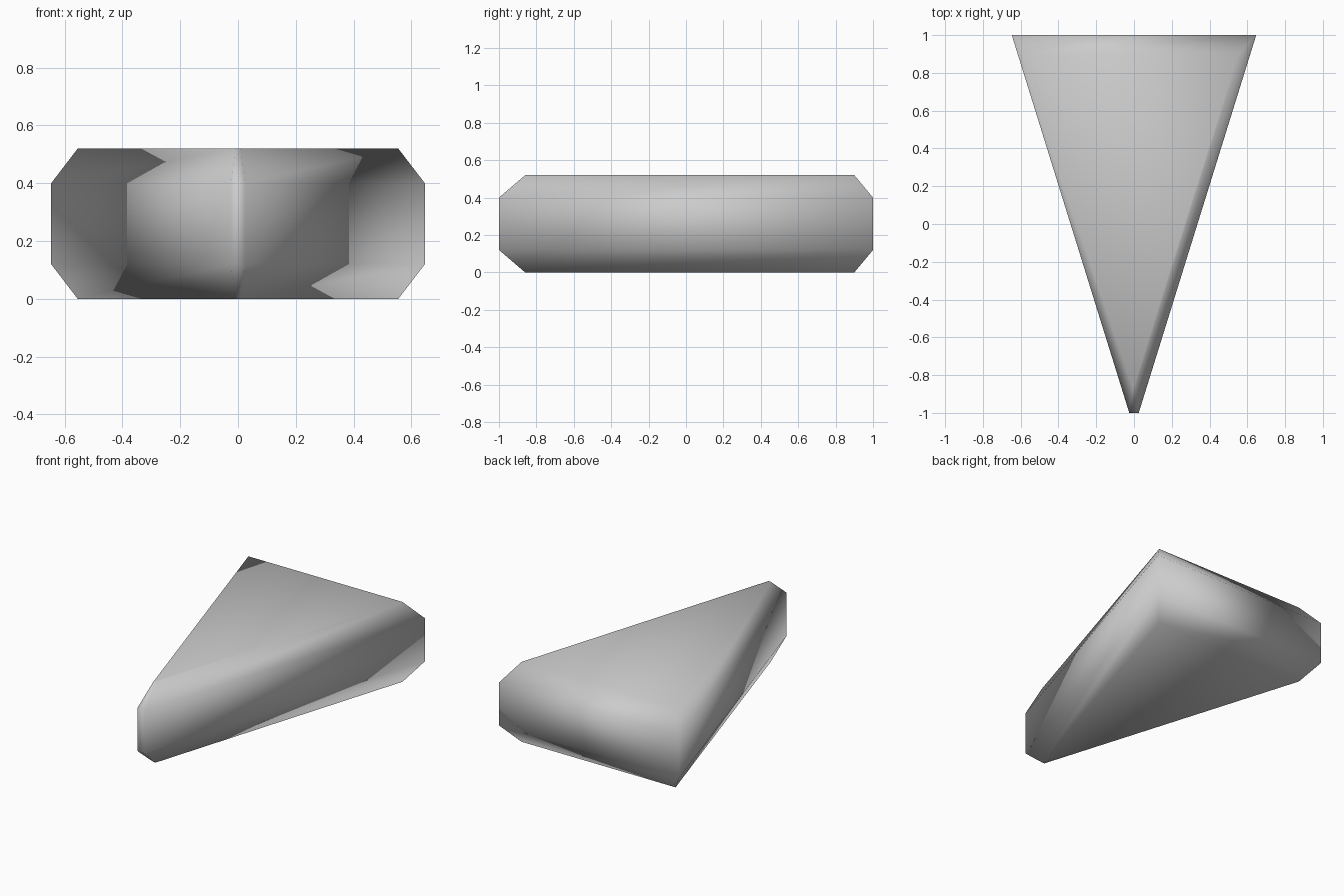
import bpy
import bmesh

cube = bpy.data.objects.get("Cube")
if cube:
    bpy.data.objects.remove(cube, do_unlink=True)

# Plain grey material
grey = bpy.data.materials.new("plain grey")
grey.use_nodes = True
colour = (0.6, 0.6, 0.6, 1)
grey.diffuse_color = colour
grey.node_tree.nodes["Principled BSDF"].inputs["Base Color"].default_value = colour

# Outlines as (tip half width, tip y, back half width, back y)
outer = (0.025, -1.0, 0.647, 1.0)
inner = (0.009, -0.86, 0.555, 0.90)
layers = [(inner, 0.0), (outer, 0.12), (outer, 0.40), (inner, 0.52)]

# Wedge body: stacked outlines joined by side faces and closed at both ends
bm = bmesh.new()
rings = []
for (tip, front, wide, back), z in layers:
    corners = [(-tip, front), (tip, front), (wide, back), (-wide, back)]
    rings.append([bm.verts.new((x, y, z)) for x, y in corners])
for low, high in zip(rings, rings[1:]):
    for i in range(4):
        j = (i + 1) % 4
        bm.faces.new((low[i], low[j], high[j], high[i]))
bm.faces.new(rings[0][::-1])
bm.faces.new(rings[-1])
bmesh.ops.recalc_face_normals(bm, faces=bm.faces)
for face in bm.faces:
    face.smooth = True

mesh = bpy.data.meshes.new("wedge_body")
bm.to_mesh(mesh)
bm.free()
mesh.materials.append(grey)
body = bpy.data.objects.new("wedge_body", mesh)
bpy.context.collection.objects.link(body)
